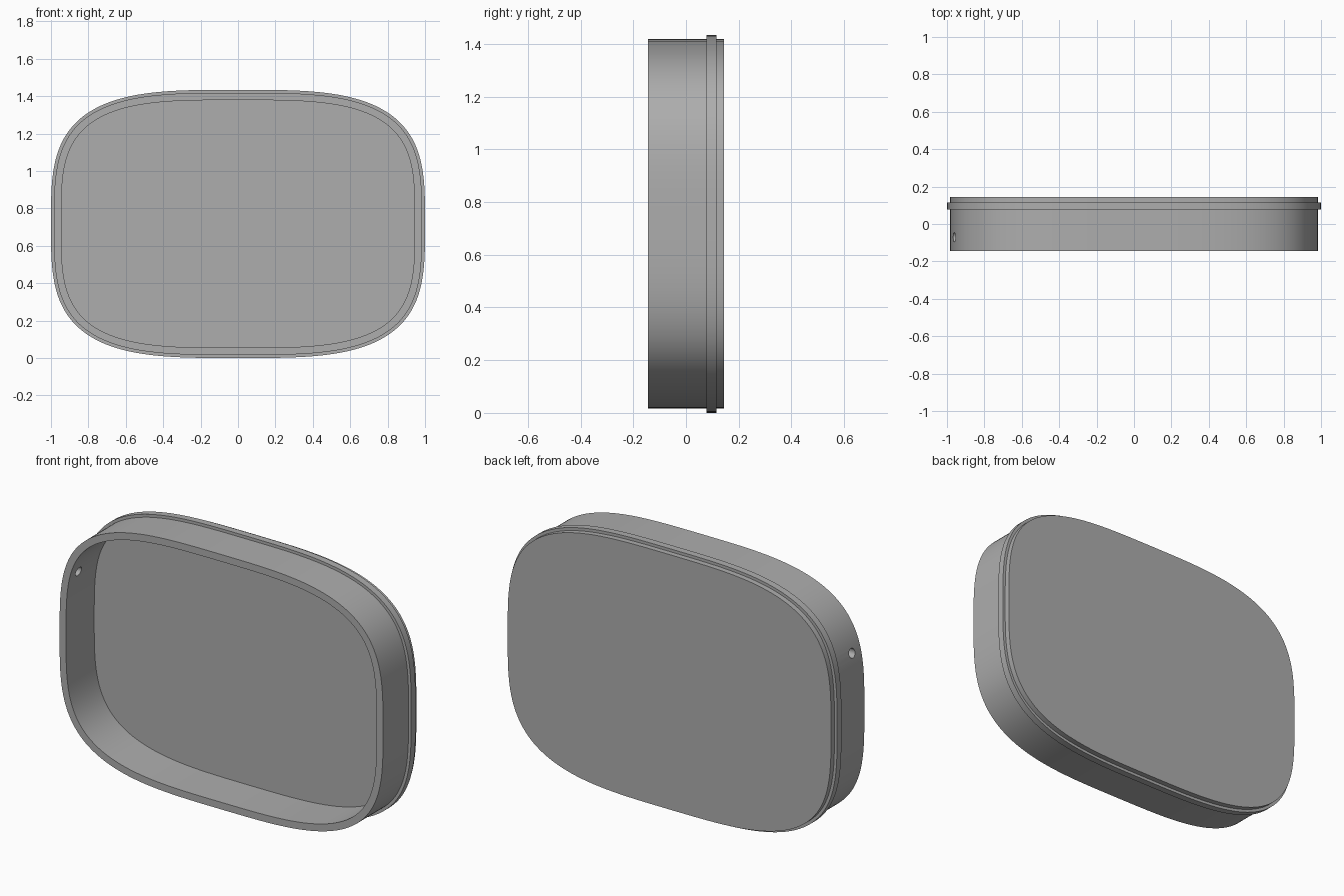
import bpy, bmesh, math
from mathutils import Vector

if "Cube" in bpy.data.objects:
    bpy.data.objects.remove(bpy.data.objects["Cube"], do_unlink=True)

SEGMENTS = 160
HALF_W, HALF_H = 1.0, 0.717
POWER = 3.4

grey = bpy.data.materials.new("plain_grey")
grey.use_nodes = True
colour = (0.42, 0.42, 0.42, 1)
grey.diffuse_color = colour
grey.node_tree.nodes["Principled BSDF"].inputs["Base Color"].default_value = colour


def outline(inset, y):
    """Rounded rectangle moved inwards along its normals, at depth y."""
    points = []
    for i in range(SEGMENTS):
        t = math.tau * i / SEGMENTS
        c, s = math.cos(t), math.sin(t)
        u = math.copysign(abs(c) ** (2 / POWER), c)
        v = math.copysign(abs(s) ** (2 / POWER), s)
        normal = Vector((math.copysign(abs(u) ** (POWER - 1), u) / HALF_W, 0,
                         math.copysign(abs(v) ** (POWER - 1), v) / HALF_H)).normalized()
        points.append(Vector((u * HALF_W, y, v * HALF_H + HALF_H)) - normal * inset)
    return points


def loft(name, profile, closed):
    """Skin the outlines in a profile of (inset, y); close it on itself or cap both ends."""
    bm = bmesh.new()
    rings = [[bm.verts.new(p) for p in outline(*step)] for step in profile]
    pairs = list(zip(rings, rings[1:]))
    if closed:
        pairs.append((rings[-1], rings[0]))
    else:
        bm.faces.new(rings[0])
        bm.faces.new(rings[-1])
    for a, b in pairs:
        for i in range(SEGMENTS):
            j = (i + 1) % SEGMENTS
            bm.faces.new((a[i], a[j], b[j], b[i]))
    bmesh.ops.recalc_face_normals(bm, faces=bm.faces)
    mesh = bpy.data.meshes.new(name)
    bm.to_mesh(mesh)
    bm.free()
    mesh.materials.append(grey)
    obj = bpy.data.objects.new(name, mesh)
    bpy.context.collection.objects.link(obj)
    return obj


def activate(obj):
    bpy.ops.object.select_all(action="DESELECT")
    obj.select_set(True)
    bpy.context.view_layer.objects.active = obj


# Hollow tray: inner floor, inner wall, front rim, outer wall, back plate
tray = loft("tray", [(0.055, 0.1), (0.055, -0.145), (0.016, -0.145), (0.016, 0.145)], False)

# Raised band round the back edge
band = loft("rim_band", [(0.02, 0.077), (0, 0.077), (0, 0.115), (0.02, 0.115)], True)

# Small round hole through the right wall
bpy.ops.mesh.primitive_cylinder_add(vertices=24, radius=0.025, depth=0.2,
                                    location=(-0.95, -0.07, 1.05),
                                    rotation=(0, math.pi / 2, 0))
cutter = bpy.context.object
cutter.name = "hole_cutter"
cutter.hide_render = True
cutter.data.materials.append(grey)
hole = tray.modifiers.new("side_hole", "BOOLEAN")
hole.operation = "DIFFERENCE"
hole.solver = "EXACT"
hole.object = cutter
activate(tray)
bpy.ops.object.modifier_apply(modifier=hole.name)
bpy.data.objects.remove(cutter, do_unlink=True)

for part in (tray, band):
    activate(part)
    bpy.ops.object.shade_smooth_by_angle(angle=math.radians(30))
